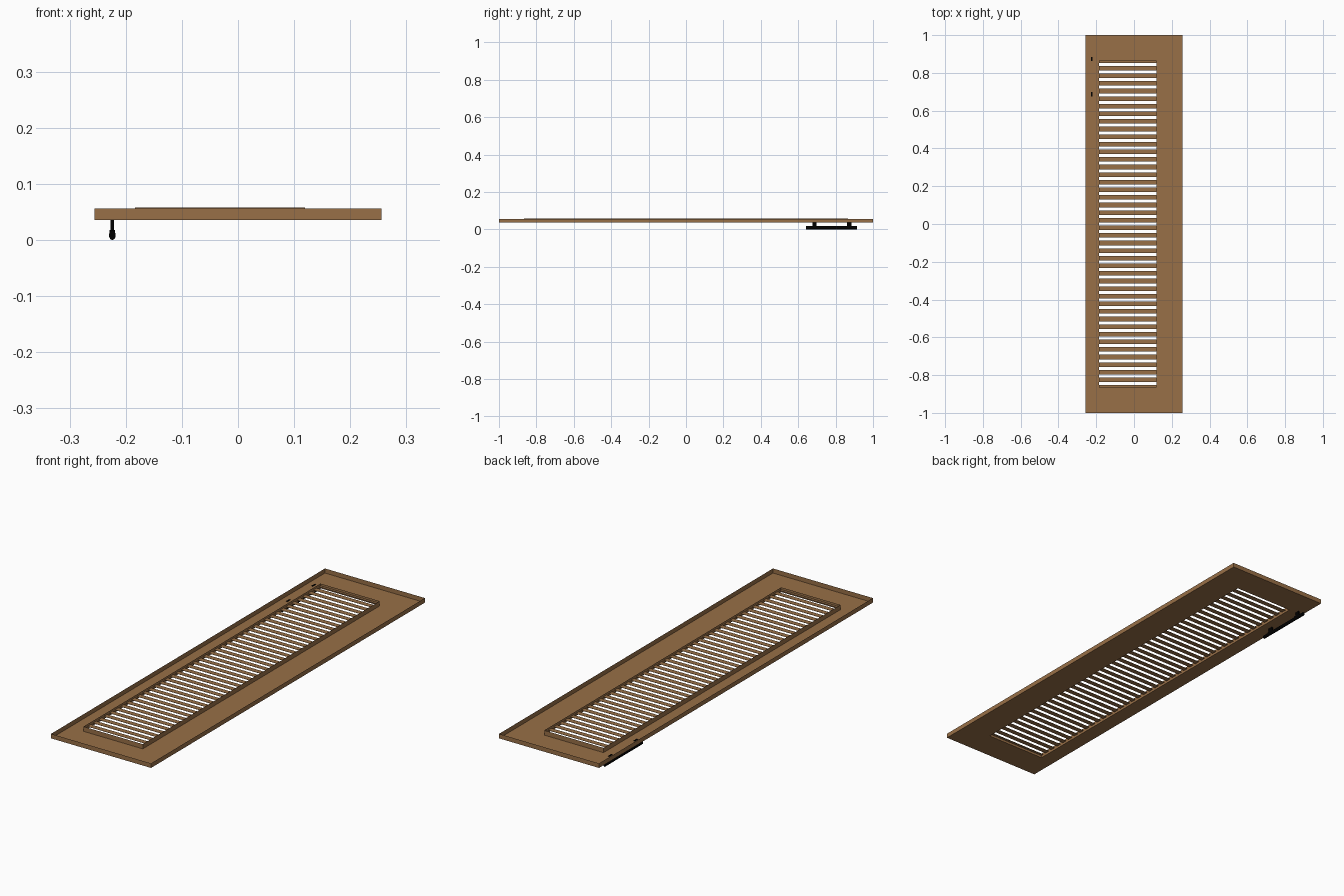
import bpy, bmesh, math

if "Cube" in bpy.data.objects:
    bpy.data.objects.remove(bpy.data.objects["Cube"])

def material(name, col):
    m = bpy.data.materials.new(name)
    m.diffuse_color = (*col, 1)
    m.use_nodes = True
    m.node_tree.nodes["Principled BSDF"].inputs["Base Color"].default_value = m.diffuse_color
    return m

wood = material("brown wood", (0.315, 0.16, 0.063))
black = material("black metal", (0.0, 0.0, 0.0))

def finish(bm, name, mat):
    me = bpy.data.meshes.new(name)
    bm.to_mesh(me)
    bm.free()
    me.materials.append(mat)
    ob = bpy.data.objects.new(name, me)
    bpy.context.collection.objects.link(ob)
    return ob

def ring(bm, x0, x1, y0, y1, z):
    return [bm.verts.new(p) for p in
            ((x0, y0, z), (x1, y0, z), (x1, y1, z), (x0, y1, z))]

def bridge(bm, a, b):
    for i in range(4):
        j = (i + 1) % 4
        bm.faces.new((a[i], a[j], b[j], b[i]))

def add_box(bm, c, s):
    for v in bmesh.ops.create_cube(bm, size=1)["verts"]:
        v.co = [c[k] + v.co[k] * s[k] for k in range(3)]

X, Y, ZB, ZT = 0.2555, 1.0, 0.0355, 0.0565
OX0, OX1, OY = -0.184, 0.119, 0.865   # louvre opening

# Shallow door tray: outer rim, floor with opening, raised edge round the opening
bm = bmesh.new()
rim = ring(bm, -X, X, -Y, Y, ZT)
floor_out = ring(bm, -X, X, -Y, Y, ZB)
floor_in = ring(bm, OX0, OX1, -OY, OY, ZB)
frame_top = ring(bm, OX0, OX1, -OY, OY, ZT + 0.001)
bridge(bm, rim, floor_out)
bridge(bm, floor_out, floor_in)
bridge(bm, floor_in, frame_top)
bmesh.ops.recalc_face_normals(bm, faces=bm.faces[:])
finish(bm, "door_panel", wood)

# Thin louvre slats, half-width at both ends
bm = bmesh.new()
N = 43
pitch = 2 * OY / N
W = 0.024
for i in range(N + 1):
    y, w = -OY + i * pitch, W
    if i == 0:
        y, w = y + W / 4, W / 2
    elif i == N:
        y, w = y - W / 4, W / 2
    add_box(bm, ((OX0 + OX1) / 2, y, 0.047), (OX1 - OX0, w, 0.001))
finish(bm, "louvre_slats", wood)

# Handle bar: oval rod along y
HX = -0.224
bm = bmesh.new()
bmesh.ops.create_cone(bm, cap_ends=True, segments=16, radius1=1, radius2=1, depth=0.275)
for v in bm.verts:
    x, y, z = v.co
    v.co = (HX + x * 0.006, 0.778 + z, 0.0085 + y * 0.0085)
bmesh.ops.recalc_face_normals(bm, faces=bm.faces[:])
rod = finish(bm, "handle_bar", black)
for p in rod.data.polygons:
    p.use_smooth = len(p.vertices) == 4

# Handle posts with feet on the bar
bm = bmesh.new()
for y in (0.687, 0.873):
    add_box(bm, (HX, y, 0.026), (0.006, 0.022, 0.024))
    add_box(bm, (HX, y, 0.012), (0.010, 0.034, 0.012))
finish(bm, "handle_posts", black)
